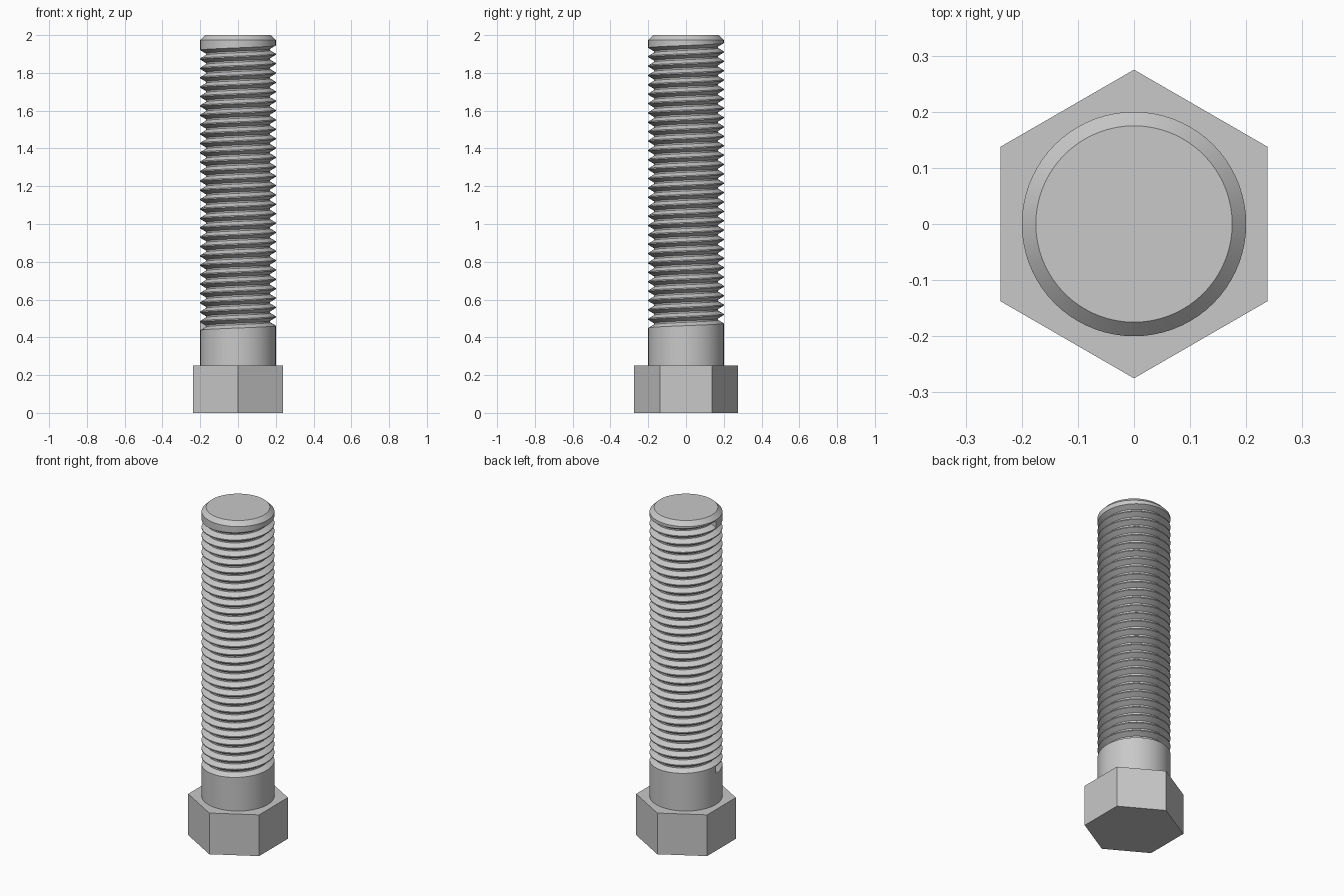
import bpy, bmesh, math

if "Cube" in bpy.data.objects:
    bpy.data.objects.remove(bpy.data.objects["Cube"])

steel = bpy.data.materials.new("steel_grey")
steel.diffuse_color = (0.58, 0.58, 0.58, 1)
steel.use_nodes = True
steel.node_tree.nodes["Principled BSDF"].inputs["Base Color"].default_value = steel.diffuse_color


def finish(bm, name, smooth):
    bmesh.ops.recalc_face_normals(bm, faces=bm.faces[:])
    mesh = bpy.data.meshes.new(name)
    bm.to_mesh(mesh)
    bm.free()
    mesh.materials.append(steel)
    ob = bpy.data.objects.new(name, mesh)
    bpy.context.collection.objects.link(ob)
    if smooth:
        bpy.ops.object.select_all(action='DESELECT')
        bpy.context.view_layer.objects.active = ob
        ob.select_set(True)
        bpy.ops.object.shade_smooth_by_angle(angle=math.radians(30))
    return ob


# Hexagonal head with corners on the y axis
HEAD_H, HEAD_R = 0.25, 0.275
bm = bmesh.new()
ring = [bm.verts.new((HEAD_R * math.sin(i * math.pi / 3), HEAD_R * math.cos(i * math.pi / 3), 0))
        for i in range(6)]
base = bm.faces.new(ring)
ext = bmesh.ops.extrude_face_region(bm, geom=[base], use_keep_orig=True)
bmesh.ops.translate(bm, vec=(0, 0, HEAD_H),
                    verts=[v for v in ext["geom"] if isinstance(v, bmesh.types.BMVert)])
finish(bm, "hex_head", False)

# Shank with a right-handed helical thread groove and chamfered tip
R, ROOT, TIP = 0.2, 0.17, 0.175
SEGS, TURNS = 72, 30
Z0, Z1 = 0.437, 1.97             # thread start and end heights
PITCH = (Z1 - Z0) / (TURNS + 1 - 0.12)
GROOVE = [(0, R), (0.36, ROOT), (0.52, ROOT), (0.88, R)]   # share of pitch, radius


def column(s):
    """Outline of the shank at a turn fraction s from 0 to 1."""
    pts = [(R, HEAD_H), (R, Z0)]
    for k in range(TURNS):
        pts += [(r, Z0 + PITCH * (k + s + f)) for f, r in GROOVE]
    return pts + [(R, Z1), (R, 2 - (R - TIP)), (TIP, 2)]


bm = bmesh.new()
cols = []
for j in range(SEGS + 1):
    a = math.pi + 2 * math.pi * (j % SEGS) / SEGS
    cols.append([bm.verts.new((r * math.cos(a), r * math.sin(a), z))
                 for r, z in column(j / SEGS)])
for c, d in zip(cols, cols[1:]):
    for i in range(len(c) - 1):
        bm.faces.new((c[i], d[i], d[i + 1], c[i + 1]))
bmesh.ops.remove_doubles(bm, verts=bm.verts[:], dist=0.0002)

# Close the two groove ends, the base and the tip
bmesh.ops.holes_fill(bm, edges=[e for e in bm.edges if e.is_boundary], sides=0)
finish(bm, "threaded_shank", True)
